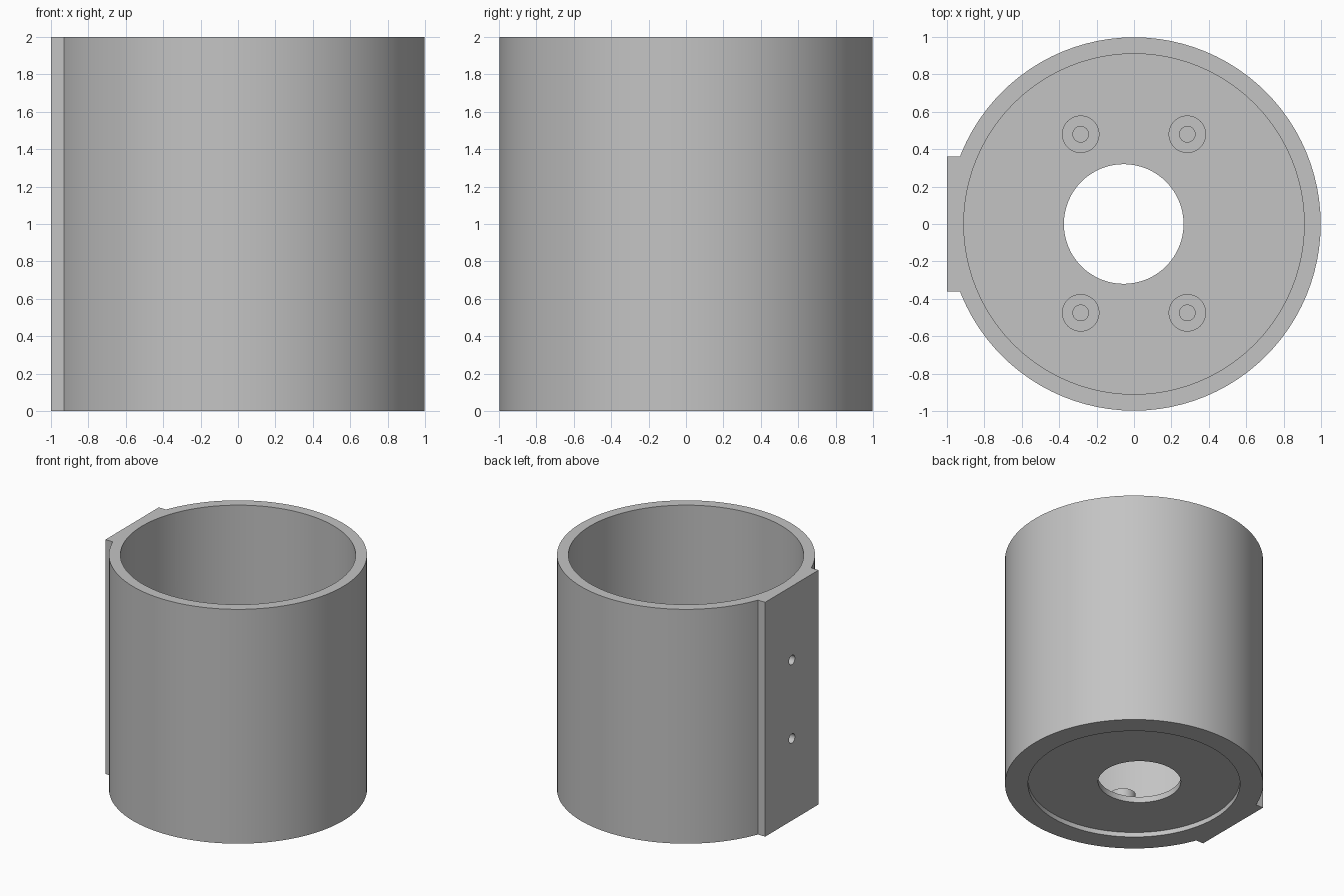
import bpy

cube = bpy.data.objects.get("Cube")
if cube:
    bpy.data.objects.remove(cube, do_unlink=True)

grey = bpy.data.materials.new("plain grey")
grey.use_nodes = True
COLOUR = (0.55, 0.55, 0.55, 1)
grey.diffuse_color = COLOUR
grey.node_tree.nodes["Principled BSDF"].inputs["Base Color"].default_value = COLOUR


def cylinder(name, radius, z0, z1, x=0, y=0, sides=96):
    bpy.ops.mesh.primitive_cylinder_add(vertices=sides, radius=radius, depth=z1 - z0,
                                        location=(x, y, (z0 + z1) / 2))
    obj = bpy.context.object
    obj.name = name
    obj.data.materials.append(grey)
    return obj


def box(name, low, high):
    bpy.ops.mesh.primitive_cube_add(size=1, location=[(a + b) / 2 for a, b in zip(low, high)])
    obj = bpy.context.object
    obj.name = name
    obj.scale = [b - a for a, b in zip(low, high)]
    bpy.ops.object.transform_apply(location=False, rotation=False, scale=True)
    obj.data.materials.append(grey)
    return obj


def combine(target, tool, operation="DIFFERENCE"):
    """Apply a boolean and discard the tool."""
    mod = target.modifiers.new(operation.title(), "BOOLEAN")
    mod.operation, mod.object, mod.solver = operation, tool, "EXACT"
    bpy.context.view_layer.objects.active = target
    bpy.ops.object.modifier_apply(modifier=mod.name)
    bpy.data.objects.remove(tool, do_unlink=True)


def smooth(obj):
    bpy.ops.object.select_all(action="DESELECT")
    obj.select_set(True)
    bpy.context.view_layer.objects.active = obj
    bpy.ops.object.shade_smooth_by_angle(angle=0.5)


FLOOR_BOTTOM, FLOOR_TOP, BOSS_TOP, HEIGHT = 0.04, 0.09, 0.22, 2

# Round housing with a flat mounting pad on its side
housing = cylinder("housing", 0.998, 0, HEIGHT)
combine(housing, box("mounting_pad", (-1, -0.36, 0), (-0.6, 0.36, HEIGHT)), "UNION")

# Open cavity, shallow recess underneath and off-centre floor opening
combine(housing, cylinder("cavity", 0.91, FLOOR_TOP, HEIGHT + 0.1))
combine(housing, cylinder("base_recess", 0.82, -0.1, FLOOR_BOTTOM))
combine(housing, cylinder("floor_opening", 0.32, -0.2, 0.5, x=-0.055, sides=64))

# Blind screw holes in the mounting pad
for z in (0.7, 1.37):
    hole = cylinder("pad_hole", 0.04, -0.07, 0.07, sides=32)
    hole.rotation_euler.y = 1.5708
    hole.location = (-1, 0, z)
    combine(housing, hole)
smooth(housing)

# Four screw bosses on the floor, each with a blind hole
for side, x in (("right", -0.285), ("left", 0.285)):
    for end, y in (("front", -0.475), ("back", 0.48)):
        boss = cylinder(f"{end}_{side}_boss", 0.1, FLOOR_TOP - 0.02, BOSS_TOP, x, y, 48)
        combine(boss, cylinder("boss_hole", 0.042, FLOOR_TOP, BOSS_TOP + 0.1, x, y, 32))
        smooth(boss)
